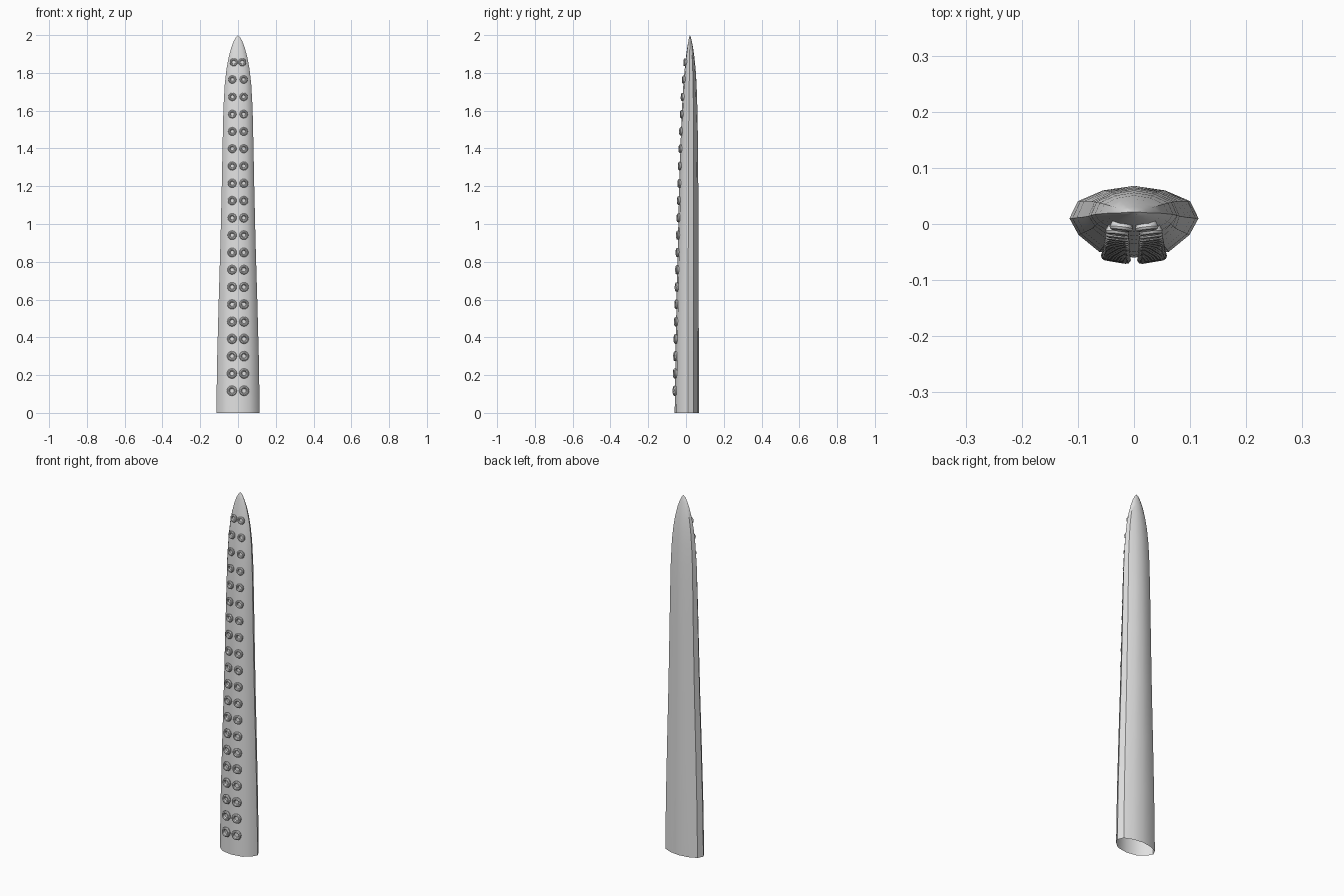
import bpy, bmesh, math
from mathutils import Vector
from mathutils.bvhtree import BVHTree

if "Cube" in bpy.data.objects:
    bpy.data.objects.remove(bpy.data.objects["Cube"])

grey = bpy.data.materials.new("soft grey")
grey.diffuse_color = (0.75, 0.75, 0.75, 1)
grey.use_nodes = True
grey.node_tree.nodes["Principled BSDF"].inputs["Base Color"].default_value = grey.diffuse_color

# Half of the cross-section, from back ridge to front ridge (unit size)
HALF = [(0, 1), (.48, .86), (.87, .53), (1, 0), (.86, -.42), (.54, -.85), (0, -1)]
SECTION = HALF + [(-x, y) for x, y in HALF[-2:0:-1]]

# Rings up the arm: height, half width, front y, widest y, back y
RINGS = [
    (0.00, .115, -.060, .010, .068),
    (0.30, .110, -.056, .010, .068),
    (0.60, .102, -.050, .011, .067),
    (0.90, .093, -.043, .012, .066),
    (1.20, .086, -.036, .013, .065),
    (1.45, .081, -.028, .014, .063),
    (1.62, .077, -.021, .015, .060),
    (1.74, .070, -.014, .017, .056),
    (1.82, .061, -.007, .018, .051),
    (1.88, .050, -.001, .019, .045),
    (1.93, .037, .006, .020, .038),
    (1.965, .024, .012, .020, .031),
    (1.988, .012, .016, .021, .026),
]


def finish(bm, name):
    mesh = bpy.data.meshes.new(name)
    bm.to_mesh(mesh)
    mesh.materials.append(grey)
    obj = bpy.data.objects.new(name, mesh)
    bpy.context.collection.objects.link(obj)
    bpy.ops.object.select_all(action='DESELECT')
    bpy.context.view_layer.objects.active = obj
    obj.select_set(True)
    bpy.ops.object.shade_smooth_by_angle(angle=math.radians(40))
    return obj


def skin(bm, loops):
    for a, b in zip(loops, loops[1:]):
        n = len(a)
        for i in range(n):
            bm.faces.new((a[i], a[(i + 1) % n], b[(i + 1) % n], b[i]))


# Tapering arm, open at the bottom and closed at the tip
bm = bmesh.new()
loops = []
for z, w, front, mid, back in RINGS:
    loops.append([bm.verts.new((w * u, mid + v * ((back - mid) if v > 0 else (mid - front)), z))
                  for u, v in reversed(SECTION)])
skin(bm, loops)
tip = bm.verts.new((0, .021, 2))
top = loops[-1]
for i in range(len(top)):
    bm.faces.new((top[i], top[(i + 1) % len(top)], tip))
bm.normal_update()
surface = BVHTree.FromBMesh(bm)
finish(bm, "tentacle_arm")
bm.free()

# Sucker profile: radius and height, both relative to the sucker radius
CUP = [(.80, -.25), (.95, .1), (1, .28), (.9, .48), (.7, .55), (.52, .45), (.42, .15)]
SIDES = 16


def add_sucker(bm, centre, normal, r):
    rot = Vector(normal).to_track_quat('Z', 'Y')
    rows = []
    for pr, ph in CUP:
        rows.append([bm.verts.new(centre + rot @ Vector((
            pr * r * math.cos(math.tau * i / SIDES),
            pr * r * math.sin(math.tau * i / SIDES), ph * r))) for i in range(SIDES)])
    skin(bm, rows)
    bm.faces.new(rows[-1])


# Two rows of suckers lying on the front surface
bm = bmesh.new()
COUNT = 20
for k in range(COUNT):
    t = k / (COUNT - 1)
    z = .117 + t * 1.739
    r = .027 - .006 * t
    x = .022 if k == COUNT - 1 else .031 - .002 * t
    for side in (-1, 1):
        hit, normal, _, _ = surface.ray_cast(Vector((side * x, -1, z)), Vector((0, 1, 0)))
        if normal.y > 0:
            normal = -normal
        add_sucker(bm, hit, normal, r)
bm.normal_update()
finish(bm, "suckers")
bm.free()
